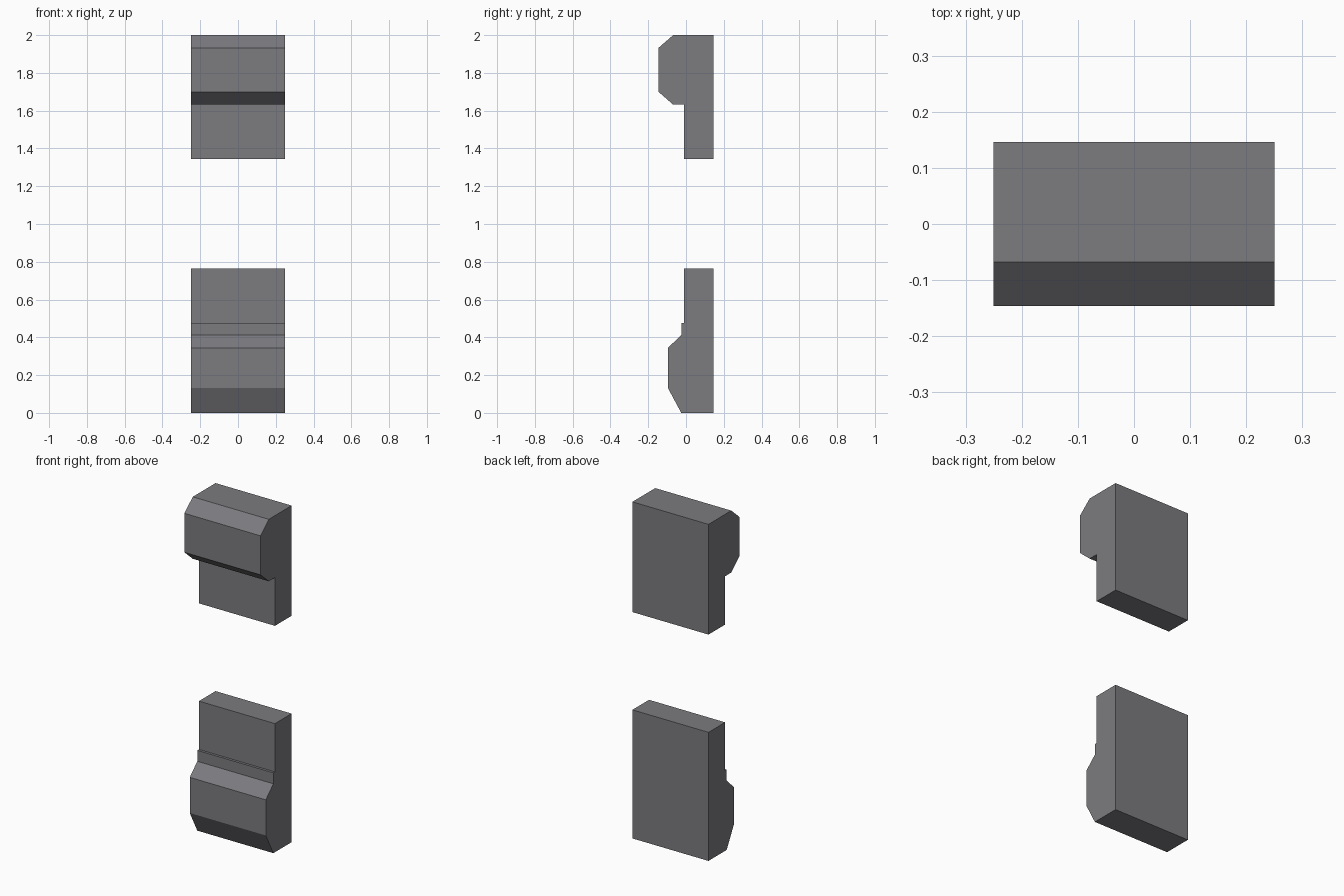
import bpy
import bmesh

cube = bpy.data.objects.get("Cube")
if cube:
    bpy.data.objects.remove(cube, do_unlink=True)

HALF_WIDTH = 0.25
BACK, WALL, LIP = 0.146, -0.01, -0.025

# Single grey material
grey = bpy.data.materials.new("slate_grey")
grey.use_nodes = True
colour = (0.2, 0.2, 0.215, 1)
grey.diffuse_color = colour
grey.node_tree.nodes["Principled BSDF"].inputs["Base Color"].default_value = colour


def moulding(name, profile):
    """Extrude a (y, z) side profile across the full width."""
    bm = bmesh.new()
    side = bm.faces.new([bm.verts.new((-HALF_WIDTH, y, z)) for y, z in profile])
    new = bmesh.ops.extrude_face_region(bm, geom=[side], use_keep_orig=True)["geom"]
    verts = [v for v in new if isinstance(v, bmesh.types.BMVert)]
    bmesh.ops.translate(bm, verts=verts, vec=(2 * HALF_WIDTH, 0, 0))
    bmesh.ops.recalc_face_normals(bm, faces=bm.faces)
    mesh = bpy.data.meshes.new(name)
    bm.to_mesh(mesh)
    bm.free()
    mesh.materials.append(grey)
    obj = bpy.data.objects.new(name, mesh)
    bpy.context.collection.objects.link(obj)
    return obj


# Upper block with its chamfered overhanging head
moulding("upper_block", [
    (BACK, 1.345), (BACK, 2.0), (-0.068, 2.0), (-0.146, 1.932),
    (-0.146, 1.70), (-0.068, 1.632), (WALL, 1.632), (WALL, 1.345)])

# Lower block with its thin lip, bulging front and tapered foot
moulding("lower_block", [
    (BACK, 0), (BACK, 0.764), (WALL, 0.764), (WALL, 0.477), (LIP, 0.477),
    (LIP, 0.412), (-0.096, 0.344), (-0.096, 0.132), (LIP, 0)])
